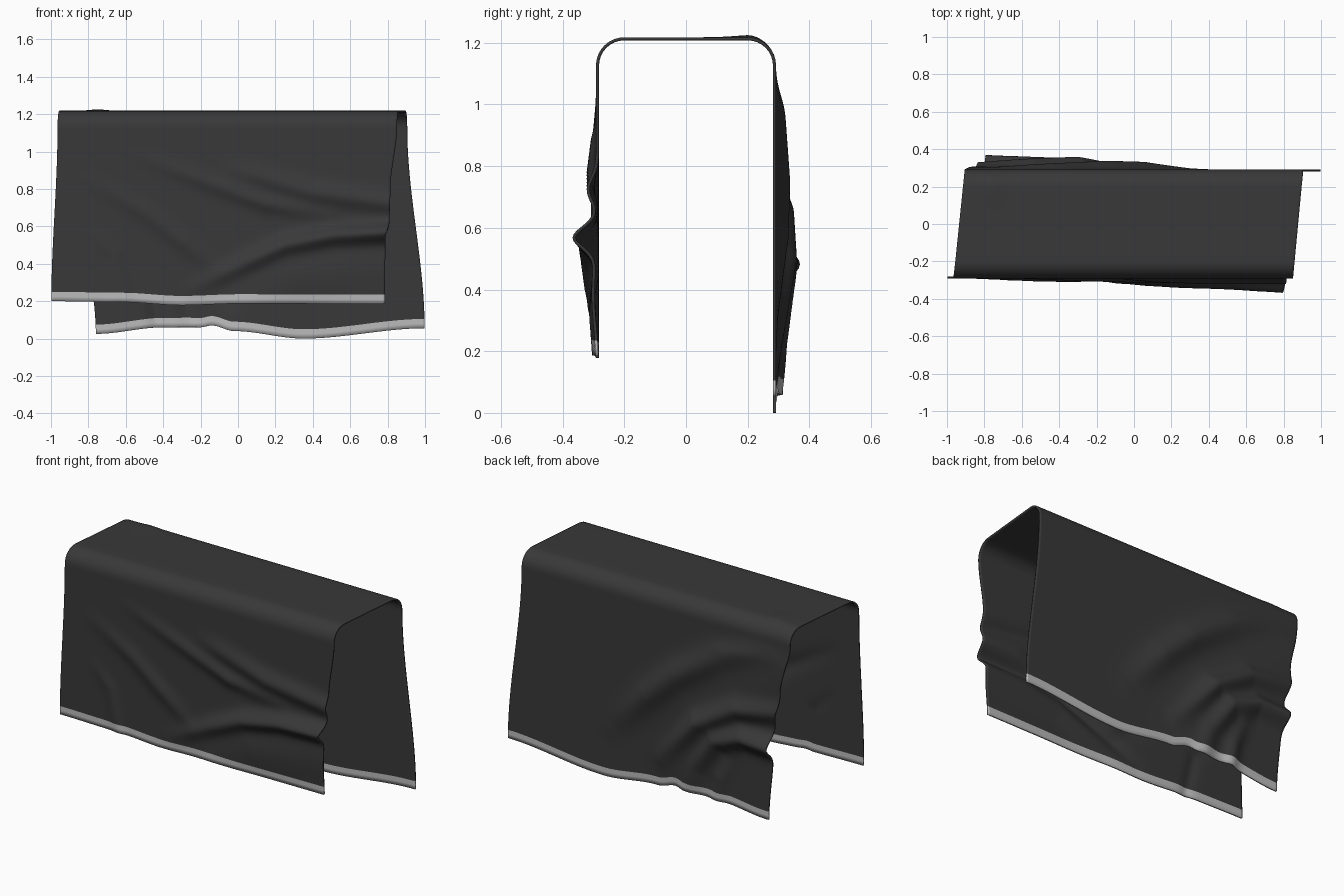
import bpy, bmesh, math
from mathutils import Vector

if "Cube" in bpy.data.objects:
    bpy.data.objects.remove(bpy.data.objects["Cube"])

COLUMNS, ROWS, ARC, TOP = 150, 80, 8, 8
HALF, RADIUS, SHOULDER = 0.2, 0.092, 1.126
HEM, THICK = 0.05, 0.01


def material(name, value):
    mat = bpy.data.materials.new(name)
    mat.use_nodes = True
    colour = (value, value, value, 1)
    mat.diffuse_color = colour
    mat.node_tree.nodes["Principled BSDF"].inputs["Base Color"].default_value = colour
    return mat


def interp(points, t):
    """Eased interpolation through sorted (position, value) pairs."""
    if t <= points[0][0]:
        return points[0][1]
    for (a, va), (b, vb) in zip(points, points[1:]):
        if t <= b:
            k = (t - a) / (b - a)
            return va + (vb - va) * k * k * (3 - 2 * k)
    return points[-1][1]


def fold(path, width, x, z):
    """Height of a rounded crease that follows (x, z, height) points."""
    best = 0
    for (ax, az, ah), (bx, bz, bh) in zip(path, path[1:]):
        dx, dz = bx - ax, bz - az
        k = ((x - ax) * dx + (z - az) * dz) / (dx * dx + dz * dz)
        k = min(1, max(0, k))
        d = math.hypot(x - ax - k * dx, z - az - k * dz)
        best = max(best, (ah + (bh - ah) * k) * math.exp(-(d / width) ** 2))
    return best


# Each hanging panel: side edges by height, hem line by x, and its folds
front = dict(
    sign=-1,
    left=[(0.2, -0.998), (SHOULDER, -0.965)],
    right=[(0.2, 0.785), (0.53, 0.788), (0.64, 0.81), (0.8, 0.815), (SHOULDER, 0.85)],
    hem=[(-1, 0.2), (-0.62, 0.195), (-0.3, 0.178), (0, 0.187), (0.8, 0.185)],
    folds=[
        (0.05, [(0.82, 0.57, 0.075), (0.5, 0.55, 0.055), (0.25, 0.5, 0.045),
                (0.05, 0.41, 0.035), (-0.25, 0.26, 0.005)]),
        (0.055, [(0.84, 0.72, 0.03), (0.4, 0.78, 0.03), (0.1, 0.87, 0.018), (-0.1, 0.92, 0)]),
        (0.045, [(0.5, 0.66, 0.006), (0.15, 0.72, 0.024), (-0.2, 0.85, 0.016), (-0.6, 1.0, 0)]),
        (0.05, [(-0.85, 0.88, 0), (-0.5, 0.68, 0.016), (-0.3, 0.52, 0.018), (-0.1, 0.36, 0.004)]),
        (0.04, [(-0.8, 0.6, 0), (-0.66, 0.45, 0.01), (-0.6, 0.2, 0.01)]),
        (0.14, [(0.9, 0.4, 0.012), (0.3, 0.33, 0.022), (0.05, 0.2, 0.012)]),
    ])
back = dict(
    sign=1,
    left=[(0.02, -0.76), (0.5, -0.795), (0.8, -0.845), (SHOULDER, -0.905)],
    right=[(0.05, 0.998), (SHOULDER, 0.905)],
    hem=[(-0.76, 0.025), (-0.4, 0.06), (-0.2, 0.06), (-0.14, 0.07), (-0.02, 0.04),
         (0.35, 0.0), (1, 0.055)],
    folds=[
        (0.08, [(-0.75, 1.08, 0.012), (-0.45, 0.95, 0.03), (-0.15, 0.75, 0.045),
                (0.05, 0.57, 0.04), (0.28, 0.32, 0.006)]),
        (0.06, [(-0.86, 0.7, 0.03), (-0.55, 0.65, 0.045), (-0.3, 0.5, 0.055), (-0.05, 0.22, 0.012)]),
        (0.06, [(-0.85, 0.48, 0.08), (-0.6, 0.49, 0.065), (-0.42, 0.42, 0.055),
                (-0.28, 0.22, 0.025), (-0.22, 0.03, 0.012)]),
        (0.05, [(-0.52, 0.36, 0.01), (-0.45, 0.2, 0.025), (-0.42, 0.03, 0.02)]),
        (0.18, [(-0.85, 0.9, 0.015), (-0.3, 0.5, 0.012), (-0.2, 0.2, 0.012)]),
    ])


def panel_point(panel, u, v):
    """v runs from the hem (0), past the hem seam, up to the shoulder (1)."""
    x, z = 0, 0.3
    for _ in range(3):  # settle x and hem height together
        left, right = interp(panel["left"], z), interp(panel["right"], z)
        x = left + (right - left) * u
        base = interp(panel["hem"], x)
        z = base + (v * HEM if v <= 1 else HEM + (v - 1) * (SHOULDER - base - HEM))
    bulge = sum(fold(path, width, x, z) for width, path in panel["folds"])
    fade = min(1, (SHOULDER - z) / 0.15)
    fade = fade * fade * (3 - 2 * fade)
    return Vector((x, panel["sign"] * (HALF + RADIUS + min(bulge, 0.082) * fade), z))


def cloth_column(u):
    """One strip of the cloth from the front hem over the top to the back hem."""
    heights = [0, 0.5, 1] + [1 + (i + 1) / ROWS for i in range(ROWS)]
    up = [panel_point(front, u, v) for v in heights]
    down = [panel_point(back, u, v) for v in reversed(heights)]
    over = []
    for i in range(1, ARC + 1):
        a = math.pi / 2 * i / ARC
        over.append((-HALF - RADIUS * math.cos(a), SHOULDER + RADIUS * math.sin(a)))
    over += [(-HALF + 2 * HALF * i / TOP, SHOULDER + RADIUS) for i in range(1, TOP)]
    over += [(-y, z) for y, z in reversed(over[:ARC])]
    span = 2 * (HALF + RADIUS)
    bridge = []
    for y, z in over:
        x = up[-1].x + (down[0].x - up[-1].x) * (y / span + 0.5)
        bump = 0.007 * math.exp(-((x + 0.75) / 0.06) ** 2 - ((y - 0.2) / 0.06) ** 2)
        bridge.append(Vector((x, y, z + bump)))
    return up + bridge + down


# Draped cloth with a pale band along each lower edge
bm = bmesh.new()
grid = [[bm.verts.new(p) for p in cloth_column(i / COLUMNS)] for i in range(COLUMNS + 1)]
last = len(grid[0]) - 1
for a, b in zip(grid, grid[1:]):
    for j in range(last):
        face = bm.faces.new((a[j], b[j], b[j + 1], a[j + 1]))
        face.material_index = 1 if j < 2 or j >= last - 2 else 0
mesh = bpy.data.meshes.new("draped_cloth")
bm.to_mesh(mesh)
bm.free()
cloth = bpy.data.objects.new("draped_cloth", mesh)
bpy.context.collection.objects.link(cloth)
mesh.materials.append(material("charcoal fabric", 0.04))
mesh.materials.append(material("pale grey hem", 0.5))

# Fabric thickness, grown inward
solid = cloth.modifiers.new("thickness", "SOLIDIFY")
solid.thickness = THICK
solid.offset = -1

bpy.context.view_layer.objects.active = cloth
cloth.select_set(True)
bpy.ops.object.shade_smooth_by_angle(angle=math.radians(50))
